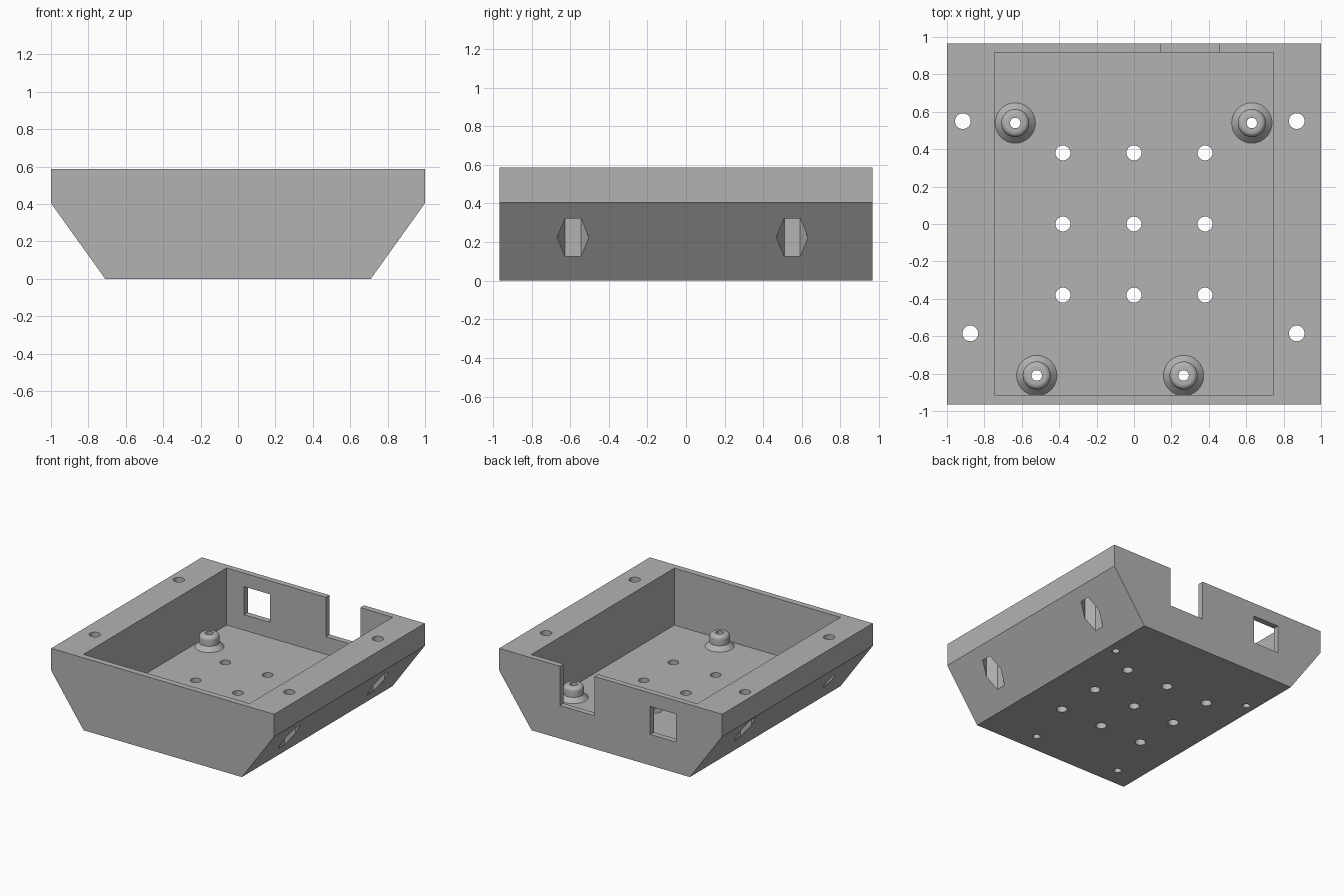
import bpy, bmesh, math
from mathutils import Vector

if "Cube" in bpy.data.objects:
    bpy.data.objects.remove(bpy.data.objects["Cube"], do_unlink=True)

grey = bpy.data.materials.new("plain_grey")
grey.use_nodes = True
GREY = (0.45, 0.45, 0.45, 1)
grey.diffuse_color = GREY
grey.node_tree.nodes["Principled BSDF"].inputs["Base Color"].default_value = GREY

TOP, FLOOR, DEPTH = 0.587, 0.125, 0.965


def mesh_object(name, bm):
    bmesh.ops.recalc_face_normals(bm, faces=bm.faces)
    mesh = bpy.data.meshes.new(name)
    bm.to_mesh(mesh)
    bm.free()
    mesh.materials.append(grey)
    obj = bpy.data.objects.new(name, mesh)
    bpy.context.collection.objects.link(obj)
    return obj


def activate(obj):
    bpy.ops.object.select_all(action='DESELECT')
    obj.select_set(True)
    bpy.context.view_layer.objects.active = obj


def smooth(obj):
    activate(obj)
    bpy.ops.object.shade_smooth_by_angle(angle=math.radians(30))


def cut(target, cutter):
    mod = target.modifiers.new("cut", 'BOOLEAN')
    mod.operation = 'DIFFERENCE'
    mod.solver = 'EXACT'
    mod.object = cutter
    activate(target)
    bpy.ops.object.modifier_apply(modifier=mod.name)
    bpy.data.objects.remove(cutter, do_unlink=True)


def box(x0, x1, y0, y1, z0, z1):
    bm = bmesh.new()
    bmesh.ops.create_cube(bm, size=1)
    for v in bm.verts:
        v.co = Vector((x1 if v.co.x > 0 else x0,
                       y1 if v.co.y > 0 else y0,
                       z1 if v.co.z > 0 else z0))
    return mesh_object("box_cutter", bm)


def post(x, y, radius, z0, z1, sides=32):
    # upright prism; the six-sided one points along y
    bm = bmesh.new()
    ring = [bm.verts.new((x + radius * math.sin(math.tau * i / sides),
                          y + radius * math.cos(math.tau * i / sides), z0))
            for i in range(sides)]
    face = bm.faces.new(ring)
    new = bmesh.ops.extrude_face_region(bm, geom=[face])["geom"]
    for v in new:
        if isinstance(v, bmesh.types.BMVert):
            v.co.z = z1
    return mesh_object("post_cutter", bm)


# Tray body: chamfered hull profile extruded front to back
bm = bmesh.new()
half = [(0.71, 0), (1, 0.405), (1, TOP)]
outline = half + [(-x, z) for x, z in reversed(half)]
face = bm.faces.new([bm.verts.new((x, -DEPTH, z)) for x, z in outline])
new = bmesh.ops.extrude_face_region(bm, geom=[face])["geom"]
bmesh.ops.translate(bm, vec=(0, 2 * DEPTH, 0),
                    verts=[v for v in new if isinstance(v, bmesh.types.BMVert)])
tray = mesh_object("tray_body", bm)

# Cavity, cable notch and window in the back wall
cut(tray, box(-0.745, 0.745, -0.915, 0.918, FLOOR, 1))
cut(tray, box(0.145, 0.455, 0.85, 1.1, 0.268, 1))
cut(tray, box(-0.587, -0.354, 0.85, 1.1, 0.25, 0.478))

# Grid of floor holes
for x in (-0.38, 0, 0.38):
    for y in (-0.38, 0, 0.38):
        cut(tray, post(x, y, 0.04, -0.1, 0.2))

# Rim screw holes, three of them with a hexagonal nut pocket below
for x, y, pocket in ((0.87, 0.55, True), (0.87, -0.585, True),
                     (-0.915, 0.55, True), (-0.875, -0.585, False)):
    cut(tray, post(x, y, 0.042, -0.1, 1))
    if pocket:
        cut(tray, post(x, y, 0.082, -0.1, 0.44, 6))

# Standoffs: turned profile with flared foot, rounded top and bore
BORE = 0.028
profile = [(BORE, 0), (0.108, 0), (0.075, 0.035)]
for i in range(6):
    a = math.radians(90 * i / 5)
    profile.append((0.047 + 0.028 * math.cos(a), 0.082 + 0.028 * math.sin(a)))
profile.append((BORE, 0.11))

for name, x, y in (("standoff_back_right", -0.635, 0.54),
                   ("standoff_back_left", 0.63, 0.54),
                   ("standoff_front_right", -0.52, -0.81),
                   ("standoff_front_left", 0.265, -0.81)):
    cut(tray, post(x, y, BORE, -0.1, 0.2))
    bm = bmesh.new()
    verts = [bm.verts.new((r, 0, z)) for r, z in profile]
    edges = [bm.edges.new((verts[i - 1], verts[i])) for i in range(len(verts))]
    bmesh.ops.spin(bm, geom=verts + edges, axis=(0, 0, 1), cent=(0, 0, 0),
                   angle=math.tau, steps=32)
    bmesh.ops.remove_doubles(bm, verts=bm.verts, dist=0.0005)
    standoff = mesh_object(name, bm)
    standoff.location = (x, y, FLOOR)
    smooth(standoff)

smooth(tray)
